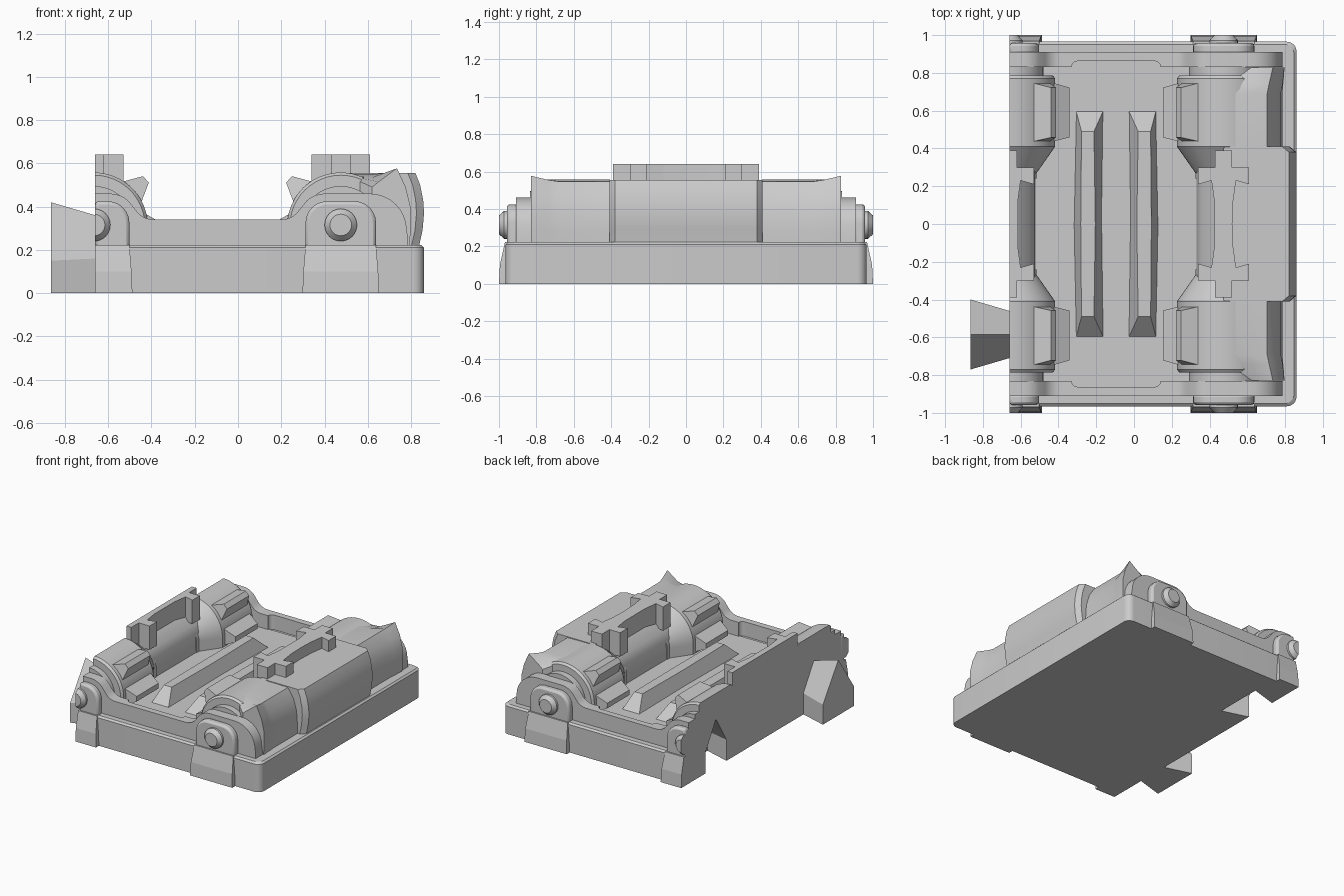
import bpy, bmesh
from math import sin, cos, pi, radians

if "Cube" in bpy.data.objects:
    bpy.data.objects.remove(bpy.data.objects["Cube"])

CX, CZ = 0.475, 0.31      # axis of the right-hand roller
MID, CUT = -0.095, -0.66  # mirror plane of the two rollers, flat left side


def activate(ob):
    bpy.ops.object.select_all(action='DESELECT')
    ob.select_set(True)
    bpy.context.view_layer.objects.active = ob


def build(name, lofts, mx=True, my=True, smooth=True, bevel=0, cut=True):
    """Lofts are lists of rings of 3D points; copies are mirrored and trimmed at the flat side."""
    bm = bmesh.new()
    for fx in ((False, True) if mx else (False,)):
        for sy in ((1, -1) if my else (1,)):
            for rings in lofts:
                rows = [[bm.verts.new((2 * MID - x if fx else x, y * sy, z))
                         for x, y, z in r] for r in rings]
                n = len(rows[0])
                for a, b in zip(rows, rows[1:]):
                    for i in range(n):
                        j = (i + 1) % n
                        bm.faces.new((a[i], a[j], b[j], b[i]))
                bm.faces.new(rows[0])
                bm.faces.new(rows[-1])
    if cut:
        bmesh.ops.bisect_plane(bm, geom=bm.verts[:] + bm.edges[:] + bm.faces[:], dist=1e-5,
                               plane_co=(CUT, 0, 0), plane_no=(-1, 0, 0), clear_outer=True)
        bmesh.ops.holes_fill(bm, edges=[e for e in bm.edges if e.is_boundary], sides=0)
    bmesh.ops.recalc_face_normals(bm, faces=bm.faces[:])
    me = bpy.data.meshes.new(name)
    bm.to_mesh(me)
    bm.free()
    ob = bpy.data.objects.new(name, me)
    bpy.context.collection.objects.link(ob)
    if bevel:
        m = ob.modifiers.new("Bevel", 'BEVEL')
        m.width, m.segments, m.limit_method = bevel, 2, 'ANGLE'
        m.angle_limit = radians(40)
    if smooth:
        activate(ob)
        bpy.ops.object.shade_smooth_by_angle(angle=radians(30))
    return ob


def xz(pts, y):
    return [(x, y, z) for x, z in pts]


def prism(pts, y0, y1):
    return [xz(pts, y0), xz(pts, y1)]


def rect(x0, x1, y0, y1, z):
    return [(x0, y0, z), (x1, y0, z), (x1, y1, z), (x0, y1, z)]


def arc(cx, cz, r, a0, a1, n):
    return [(cx + r * cos(radians(a0 + (a1 - a0) * i / n)),
             cz + r * sin(radians(a0 + (a1 - a0) * i / n))) for i in range(n + 1)]


def arch(r, zb=0.15):
    return [(CX + r, zb)] + arc(CX, CZ, r, 0, 180, 24) + [(CX - r, zb)]


# base tray with rounded corners on the right
outline = ([(CUT, -0.965)] + arc(0.81, -0.915, 0.05, -90, 0, 6)
           + arc(0.81, 0.915, 0.05, 0, 90, 6) + [(CUT, 0.965)])
inset = [(x if x == CUT else x * 0.985, y * 0.985) for x, y in outline]
base = build("base_tray", [[[(x, y, z) for x, y in o] for o, z in
             ((outline, 0), (outline, 0.21), (inset, 0.222))]], mx=False, my=False, cut=False)
floor = build("inner_floor", [[rect(CUT, 0.74, -0.84, 0.84, z) for z in (0.1, 0.235)]],
              mx=False, my=False, smooth=False, cut=False)

# tapered feet on the front and back
build("foot_bracket", [[rect(0.298, 0.652, 0.93, 1.0, 0), rect(0.302, 0.648, 0.93, 0.995, 0.1),
                        rect(0.312, 0.638, 0.93, 0.968, 0.222)]], smooth=False)

# side rails that dip between the rollers, each with a shallow inner slot
half = ([(0.785, 0.15), (0.785, 0.26)] + arc(0.61, 0.29, 0.17, 0, 90, 8)
        + arc(0.40, 0.34, 0.12, 90, 135, 4) + arc(0.20, 0.44, 0.10, -35, -90, 5))
rail = half + [(2 * MID - x, z) for x, z in reversed(half)]
rail_ob = build("side_rail", [prism(rail, 0.83, 0.91)], mx=False)
slot_pts = arc(0.11, 0.832, 0.03, 0, 90, 6) + arc(-0.30, 0.832, 0.03, 90, 180, 6) + [(-0.33, 0.8), (0.14, 0.8)]
slot = build("rail_slot_cutter", [[[(x, y, z) for x, y in slot_pts] for z in (0.23, 0.5)]],
             mx=False, cut=False)

# bearing blocks and axle pins
block = [(0.312, 0.15)] + arc(0.412, 0.325, 0.1, 180, 90, 6) + arc(0.538, 0.325, 0.1, 90, 0, 6) + [(0.638, 0.15)]
build("bearing_block", [prism(block, 0.90, 0.957)], bevel=0.015)
build("axle_pin", [[xz(arc(CX, 0.315, r, 0, 345, 23), y)
                    for r, y in ((0.075, 0.93), (0.075, 0.972), (0.05, 1.0))]])

# rollers, narrowing toward the middle
roller = [[xz(arch(r), y) for r, y in
           ((0.15, 0.24), (0.15, 0.27), (0.248, 0.41), (0.248, 0.77), (0.235, 0.787))]]
rollers = build("roller", roller)
build("roller_hub", [prism(arch(0.185), 0.75, 0.835)])

# tapered gear teeth on the inner side of the rollers
teeth = []
for a in (182, 138):
    c, s = cos(radians(a)), sin(radians(a))
    teeth.append([[(CX + r * c - d * s, y, CZ + r * s + d * c)
                   for d, y in ((-w, y0), (w, y0), (w, y1), (-w, y1))]
                  for r, w, y0, y1 in ((0.215, 0.075, 0.432, 0.752), (0.322, 0.02, 0.458, 0.722))])
build("gear_tooth", teeth, smooth=False)

# centre body between the roller halves
core = [(0.53, 0.15), (0.328, 0.15), (0.335, 0.38), (0.36, 0.44), (0.425, 0.5), (0.43, 0.555), (0.53, 0.555)]
build("centre_body", [prism(core, -0.3, 0.3)], my=False)

# raised cross clip on top of each roller
clip = [(0.43, 0.39), (0.52, 0.39), (0.52, 0.30), (0.61, 0.30), (0.61, 0.21), (0.54, 0.23),
        (0.525, 0.12), (0.52, 0.0), (0.43, 0.0), (0.425, 0.12), (0.41, 0.23),
        (0.34, 0.21), (0.34, 0.30), (0.43, 0.30)]
clip_loop = clip[:8] + [(x, -y) for x, y in clip[6::-1]] + [(x, -y) for x, y in clip[:8:-1]] + clip[9:]
clip_loop = [p for i, p in enumerate(clip_loop) if p not in clip_loop[:i]]
build("cross_clip", [[[(x, y, z) for x, y in clip_loop] for z in (0.46, 0.64)]], my=False, smooth=False)

# cover over the right roller: wide centre and narrower flared ends
cover = [(CX, 0.15), (CX, 0.555), (0.82, 0.555), (0.842, 0.5), (0.856, 0.43), (0.86, 0.37),
         (0.853, 0.29), (0.835, 0.21), (0.835, 0.15)]
inner = [(x if x == CX else x - 0.035, z) for x, z in cover]
build("centre_cover", [[xz(inner, -0.41), xz(cover, -0.38), xz(cover, 0.38), xz(inner, 0.41)]],
      mx=False, my=False)
end_a = [(0.5, 0.15), (0.5, 0.55), (0.62, 0.55), (0.705, 0.548), (0.75, 0.48), (0.777, 0.39), (0.785, 0.28), (0.785, 0.15)]
end_b = [(0.5, 0.15), (0.5, 0.545), (0.62, 0.535), (0.715, 0.556), (0.76, 0.485), (0.787, 0.395), (0.79, 0.28), (0.788, 0.15)]
end_c = [(0.62, 0.15), (0.62, 0.49), (0.65, 0.515), (0.735, 0.577), (0.775, 0.49), (0.797, 0.40), (0.797, 0.28), (0.79, 0.15)]
build("flared_end_cover", [[xz(end_a, 0.375), xz(end_a, 0.69), xz(end_b, 0.74), xz(end_c, 0.828)]], mx=False)

# two long ridges on the floor, bowed slightly outward
build("floor_ridge", [[
    [(-0.03, -0.605, 0.225), (-0.022, 0, 0.225), (-0.03, 0.605, 0.225),
     (0.118, 0.605, 0.225), (0.13, 0, 0.225), (0.118, -0.605, 0.225)],
    [(0.022, -0.49, 0.335), (0.015, 0, 0.335), (0.022, 0.49, 0.335),
     (0.088, 0.49, 0.335), (0.092, 0, 0.335), (0.088, -0.49, 0.335)]]], my=False, smooth=False)


# dovetail connector on the left and its matching socket
def dovetail(x, y, w, zs, zt, zb=0.0):
    return [(x, y - w, zb), (x, y + w, zb), (x, y + w, zs), (x, y, zt), (x, y - w, zs)]


build("dovetail_key", [[dovetail(-0.66, -0.585, 0.125, 0.16, 0.36),
                        dovetail(-0.865, -0.585, 0.185, 0.15, 0.42)]],
      mx=False, my=False, smooth=False, cut=False)
socket = build("dovetail_cutter", [[dovetail(-0.68, 0.585, 0.12, 0.16, 0.355, -0.05),
                                    dovetail(-0.46, 0.585, 0.185, 0.15, 0.42, -0.05)]],
               mx=False, my=False, smooth=False, cut=False)
for ob, cutter in ((base, socket), (floor, socket), (rollers, socket), (rail_ob, slot)):
    m = ob.modifiers.new("Cut", 'BOOLEAN')
    m.operation, m.object, m.solver = 'DIFFERENCE', cutter, 'EXACT'
    activate(ob)
    bpy.ops.object.modifier_apply(modifier=m.name)
    bpy.ops.object.shade_smooth_by_angle(angle=radians(30))
for c in (socket, slot):
    bpy.data.objects.remove(c)
